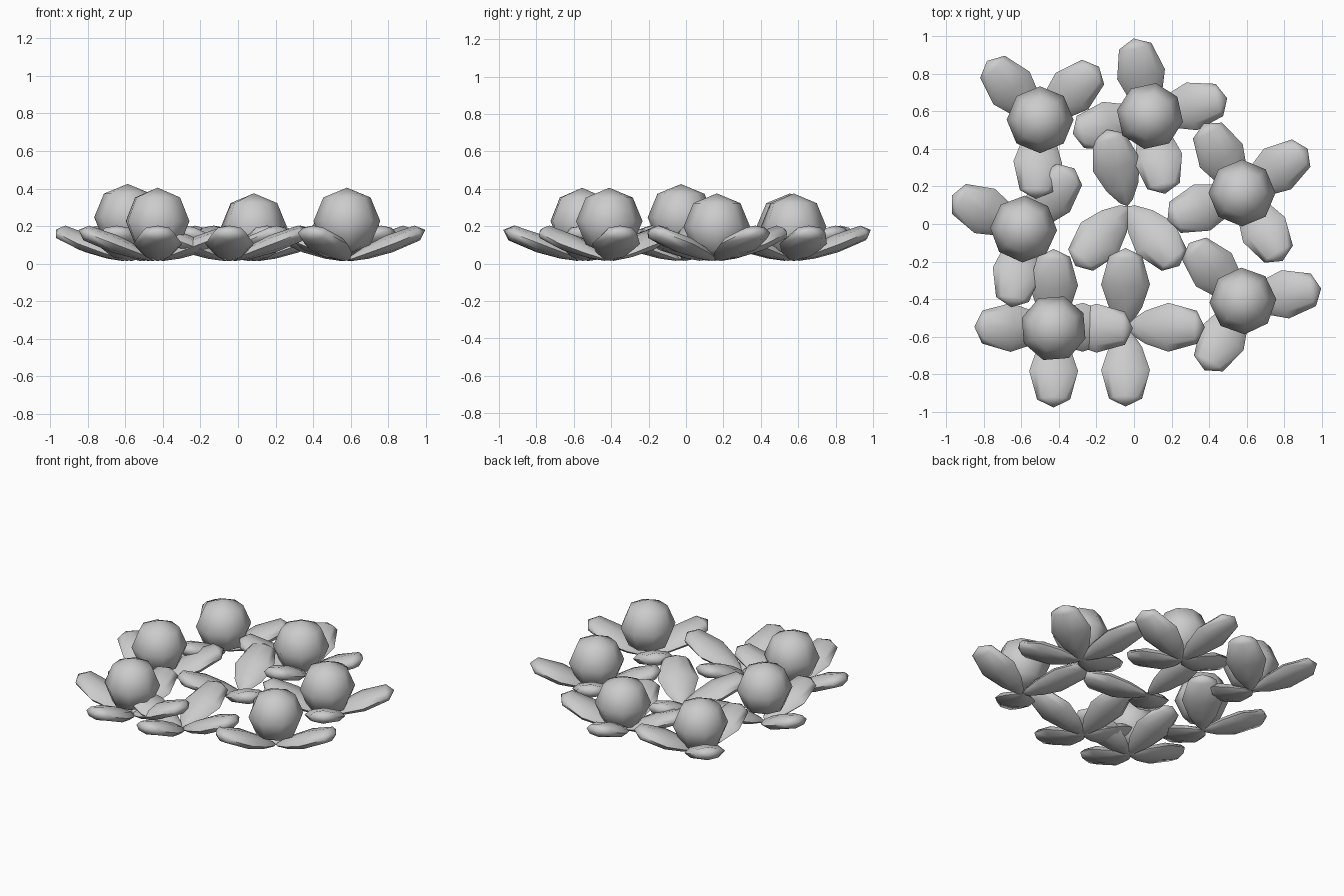
import bpy, bmesh, math
from mathutils import Matrix, Vector

if "Cube" in bpy.data.objects:
    bpy.data.objects.remove(bpy.data.objects["Cube"])

SIDES = 8
LEAF_LEN, TILT = 0.452, math.radians(21)
# leaf rings: position along length, half width, half thickness
RINGS = [(0.06, 0.035, 0.014), (0.25, 0.088, 0.034), (0.54, 0.130, 0.048), (0.90, 0.088, 0.042)]

# plants: name, x, y, top of berry (None = no berry), berry turn, leaf angles
PLANTS = [
    ("back_left", -0.50, 0.555, 0.375, 90, (42, 132, 267)),
    ("back", 0.085, 0.575, 0.375, 80, (13, 102, 193, 281)),
    ("right", 0.575, 0.165, 0.375, 90, (34, 119, 200, 301)),
    ("front_right", 0.58, -0.41, 0.405, 93, (9, 133, 241)),
    ("left", -0.588, -0.027, 0.425, 88, (50, 155, 261)),
    ("front_left", -0.428, -0.555, 0.405, 72, (0, 90, 179, 270)),
    ("front", -0.045, -0.55, None, 0, (0, 90, 180, 270)),
    ("middle", -0.035, 0.095, None, 0, (105, 229, 311)),
]


def finish(name, bm):
    bmesh.ops.recalc_face_normals(bm, faces=bm.faces[:])
    mesh = bpy.data.meshes.new(name)
    bm.to_mesh(mesh)
    bm.free()
    obj = bpy.data.objects.new(name, mesh)
    bpy.context.collection.objects.link(obj)
    bpy.ops.object.select_all(action='DESELECT')
    obj.select_set(True)
    bpy.context.view_layer.objects.active = obj
    bpy.ops.object.shade_smooth_by_angle(angle=math.radians(50))
    return obj


def add_leaf(bm, matrix):
    base = bm.verts.new(matrix @ Vector((0, 0, 0)))
    tip = bm.verts.new(matrix @ Vector((LEAF_LEN, 0, 0)))
    loops = []
    for t, w, h in RINGS:
        loops.append([bm.verts.new(matrix @ Vector((
            t * LEAF_LEN,
            w * math.cos(2 * math.pi * i / SIDES),
            h * math.sin(2 * math.pi * i / SIDES)))) for i in range(SIDES)])
    for i in range(SIDES):
        j = (i + 1) % SIDES
        bm.faces.new((base, loops[0][j], loops[0][i]))
        for a, b in zip(loops, loops[1:]):
            bm.faces.new((a[i], a[j], b[j], b[i]))
        bm.faces.new((loops[-1][i], loops[-1][j], tip))


for name, x, y, top, turn, angles in PLANTS:
    # upturned leaves spreading from the plant's foot
    bm = bmesh.new()
    for a in angles:
        add_leaf(bm, Matrix.Translation((x, y, 0.018))
                 @ Matrix.Rotation(math.radians(a), 4, 'Z')
                 @ Matrix.Rotation(-TILT, 4, 'Y'))
    finish(name + "_leaves", bm)

    # round berry resting on the leaves
    if top is not None:
        r = 0.178
        bm = bmesh.new()
        bmesh.ops.create_uvsphere(
            bm, u_segments=8, v_segments=4, radius=r,
            matrix=Matrix.Translation((x, y, top - r)) @ Matrix.Rotation(math.radians(turn), 4, 'Z'))
        finish(name + "_berry", bm)
